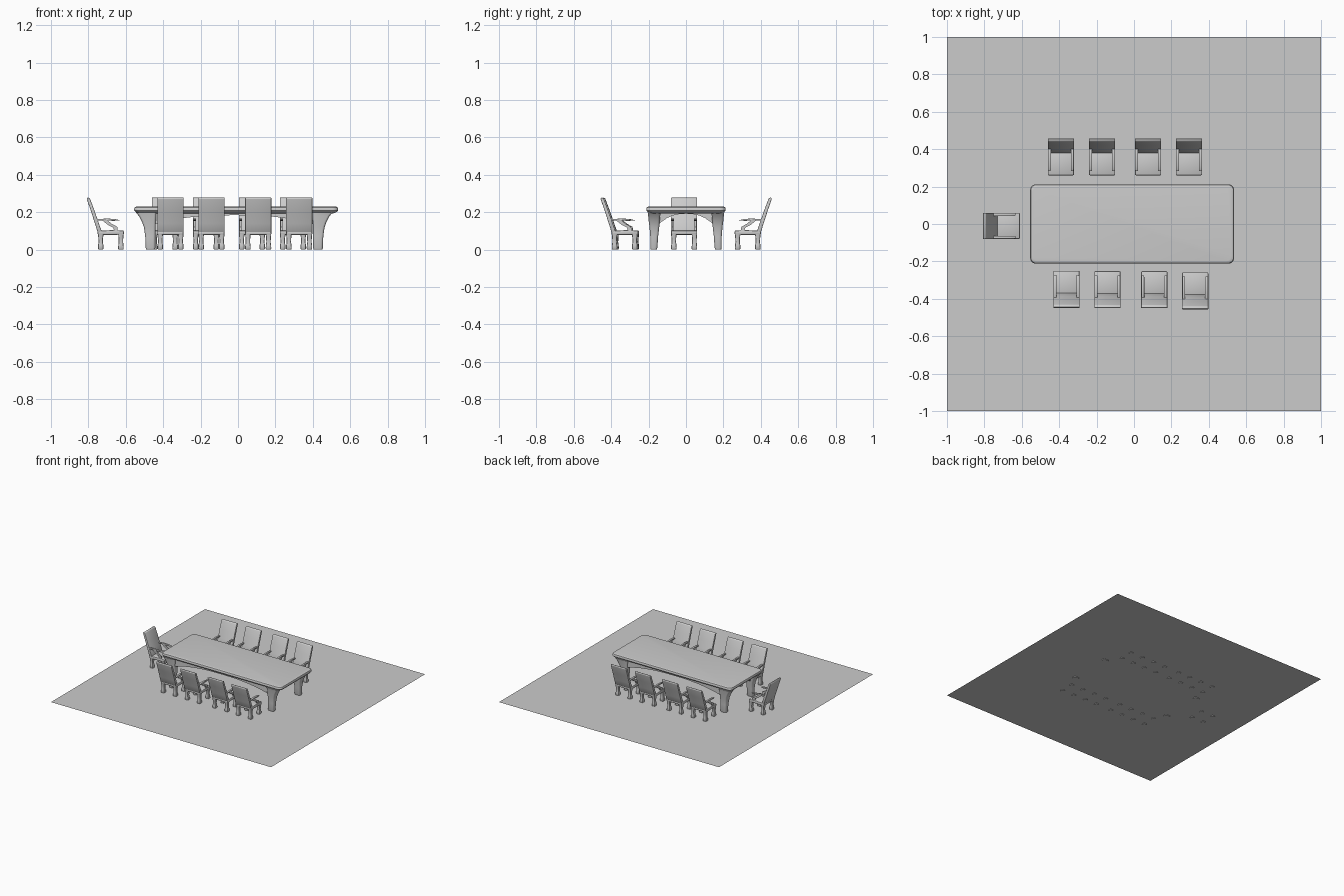
import bpy, bmesh, math
from mathutils import Matrix, Vector

if "Cube" in bpy.data.objects:
    bpy.data.objects.remove(bpy.data.objects["Cube"])

grey = bpy.data.materials.new("plain grey")
grey.diffuse_color = (0.6, 0.6, 0.6, 1)
grey.use_nodes = True
grey.node_tree.nodes["Principled BSDF"].inputs["Base Color"].default_value = grey.diffuse_color


def finish(name, bm, angle=35):
    bmesh.ops.recalc_face_normals(bm, faces=bm.faces)
    me = bpy.data.meshes.new(name)
    bm.to_mesh(me)
    bm.free()
    me.materials.append(grey)
    ob = bpy.data.objects.new(name, me)
    bpy.context.collection.objects.link(ob)
    bpy.ops.object.select_all(action='DESELECT')
    ob.select_set(True)
    bpy.context.view_layer.objects.active = ob
    bpy.ops.object.shade_smooth_by_angle(angle=math.radians(angle))
    return ob


def ring_pts(hx, hy, r, n=4):
    """Rounded rectangle outline."""
    r = min(r, hx, hy)
    out = []
    for k, (sx, sy) in enumerate([(1, 1), (-1, 1), (-1, -1), (1, -1)]):
        for i in range(n + 1):
            a = math.pi / 2 * (k + i / n)
            out.append((sx * (hx - r) + r * math.cos(a), sy * (hy - r) + r * math.sin(a)))
    return out


def loft(bm, sections, n=4):
    """Each section: z, centre x, centre y, half x, half y, corner radius."""
    rings = [[bm.verts.new((cx + x, cy + y, z)) for x, y in ring_pts(hx, hy, r, n)]
             for z, cx, cy, hx, hy, r in sections]
    for a, b in zip(rings, rings[1:]):
        for i in range(len(a)):
            j = (i + 1) % len(a)
            bm.faces.new((a[i], a[j], b[j], b[i]))
    bm.faces.new(rings[0])
    bm.faces.new(rings[-1])


def slab(bm, profile, x0, x1, bevel=0.0):
    """Extrude a y-z profile from x0 to x1, then round its edges."""
    tmp = bmesh.new()
    f = tmp.faces.new([tmp.verts.new((x0, y, z)) for y, z in profile])
    g = bmesh.ops.extrude_face_region(tmp, geom=[f])['geom']
    bmesh.ops.translate(tmp, verts=[v for v in g if isinstance(v, bmesh.types.BMVert)],
                        vec=(x1 - x0, 0, 0))
    bmesh.ops.recalc_face_normals(tmp, faces=tmp.faces)
    if bevel:
        sharp = [e for e in tmp.edges if e.calc_face_angle(0) > 0.6]
        bmesh.ops.bevel(tmp, geom=sharp, offset=bevel, segments=2, profile=0.5, affect='EDGES')
    me = bpy.data.meshes.new("tmp")
    tmp.to_mesh(me)
    tmp.free()
    bm.from_mesh(me)
    bpy.data.meshes.remove(me)


# Floor, slightly above the feet
bm = bmesh.new()
bmesh.ops.create_grid(bm, x_segments=1, y_segments=1, size=1)
bmesh.ops.translate(bm, verts=bm.verts, vec=(0, 0, 0.004))
finish("floor", bm)

# Table top with rounded lip
TX = -0.01
bm = bmesh.new()
loft(bm, [(z, TX, 0, 0.545 - d, 0.212 - d, 0.03) for z, d in
          [(0.192, 0.03), (0.198, 0.014), (0.203, 0.005), (0.21, 0), (0.219, 0),
           (0.226, 0.003), (0.229, 0.008), (0.23, 0.014)]])
finish("table_top", bm)

# Table legs, flaring up into the apron
for sx, lx in ((-1, -0.468), (1, 0.428)):
    for sy in (-1, 1):
        bm = bmesh.new()
        loft(bm, [(z, lx + sx * ox, sy * (0.172 + oy), hx, hy, 0.012) for z, ox, oy, hx, hy in
                  [(0, 0, 0, 0.023, 0.016), (0.01, 0, 0, 0.026, 0.019),
                   (0.07, 0.001, -0.002, 0.027, 0.021), (0.12, 0.004, -0.003, 0.031, 0.026),
                   (0.15, 0.009, -0.002, 0.037, 0.029), (0.18, 0.016, -0.002, 0.046, 0.032),
                   (0.198, 0.024, -0.002, 0.054, 0.035)]])
        finish("table_leg", bm)


def arch(half, low, high, top=0.2, n=12):
    """Apron profile with an arched lower edge."""
    pts = [(half, top), (-half, top)]
    for i in range(n + 1):
        t = -1 + 2 * i / n
        pts.append((half * t, low + (high - low) * (1 - abs(t) ** 2.5)))
    return pts


# Aprons: two short ends, two long sides
for x in (-0.475, 0.435):
    bm = bmesh.new()
    slab(bm, arch(0.155, 0.125, 0.192), x - 0.014, x + 0.014)
    finish("end_apron", bm)
for y in (-0.175, 0.175):
    bm = bmesh.new()
    slab(bm, arch(0.45, 0.13, 0.184), y - 0.012, y + 0.012)
    bmesh.ops.transform(bm, verts=bm.verts, matrix=Matrix.Rotation(math.pi / 2, 4, 'Z'))
    bmesh.ops.translate(bm, verts=bm.verts, vec=(-0.02, 0, 0))
    finish("side_apron", bm)

# Chair, facing -y with its front edge at y = 0
bm = bmesh.new()
slab(bm, [(0, 0.08), (0, 0.102), (0.07, 0.104), (0.14, 0.1), (0.14, 0.078)],
     -0.07, 0.07, 0.006)
seat = finish("chair_seat", bm)

bm = bmesh.new()
slab(bm, [(0.118, 0.095), (0.14, 0.092), (0.155, 0.14), (0.176, 0.205), (0.199, 0.272),
          (0.194, 0.279), (0.182, 0.274), (0.158, 0.21), (0.137, 0.15)], -0.07, 0.07, 0.003)
back = finish("chair_back", bm)

bm = bmesh.new()
for x in (-0.055, 0.055):
    for y in (0.016, 0.124):
        loft(bm, [(z, x, y, h, h, 0.006) for z, h in
                  [(0, 0.012), (0.006, 0.015), (0.025, 0.014), (0.04, 0.0115),
                   (0.06, 0.0125), (0.085, 0.015)]], 2)
legs = finish("chair_legs", bm)

bm = bmesh.new()
for x in (-0.061, 0.061):
    # Arm rest
    slab(bm, [(0.022, 0.157), (0.05, 0.164), (0.09, 0.166), (0.15, 0.163),
              (0.15, 0.155), (0.09, 0.155), (0.05, 0.154)], x - 0.008, x + 0.008, 0.002)
    # Slanting support
    slab(bm, [(0.032, 0.1), (0.036, 0.122), (0.065, 0.138), (0.09, 0.158), (0.118, 0.158),
              (0.085, 0.132), (0.058, 0.118), (0.052, 0.1)], x - 0.005, x + 0.005)
arms = finish("chair_arms", bm)

# Place the nine chairs: x, y of front edge, turn
places = [(x, 0.26, 0) for x in (-0.391, -0.171, 0.075, 0.294)]
places += [(x, y, math.pi) for x, y in
           ((-0.361, -0.25), (-0.142, -0.252), (0.108, -0.252), (0.327, -0.258))]
places += [(-0.61, -0.01, math.pi / 2)]
parts = (seat, back, legs, arms)
for i, (x, y, a) in enumerate(places):
    m = Matrix.Translation((x, y, 0)) @ Matrix.Rotation(a, 4, 'Z')
    for p in parts:
        ob = p
        if i:
            ob = p.copy()
            bpy.context.collection.objects.link(ob)
        ob.matrix_world = m
